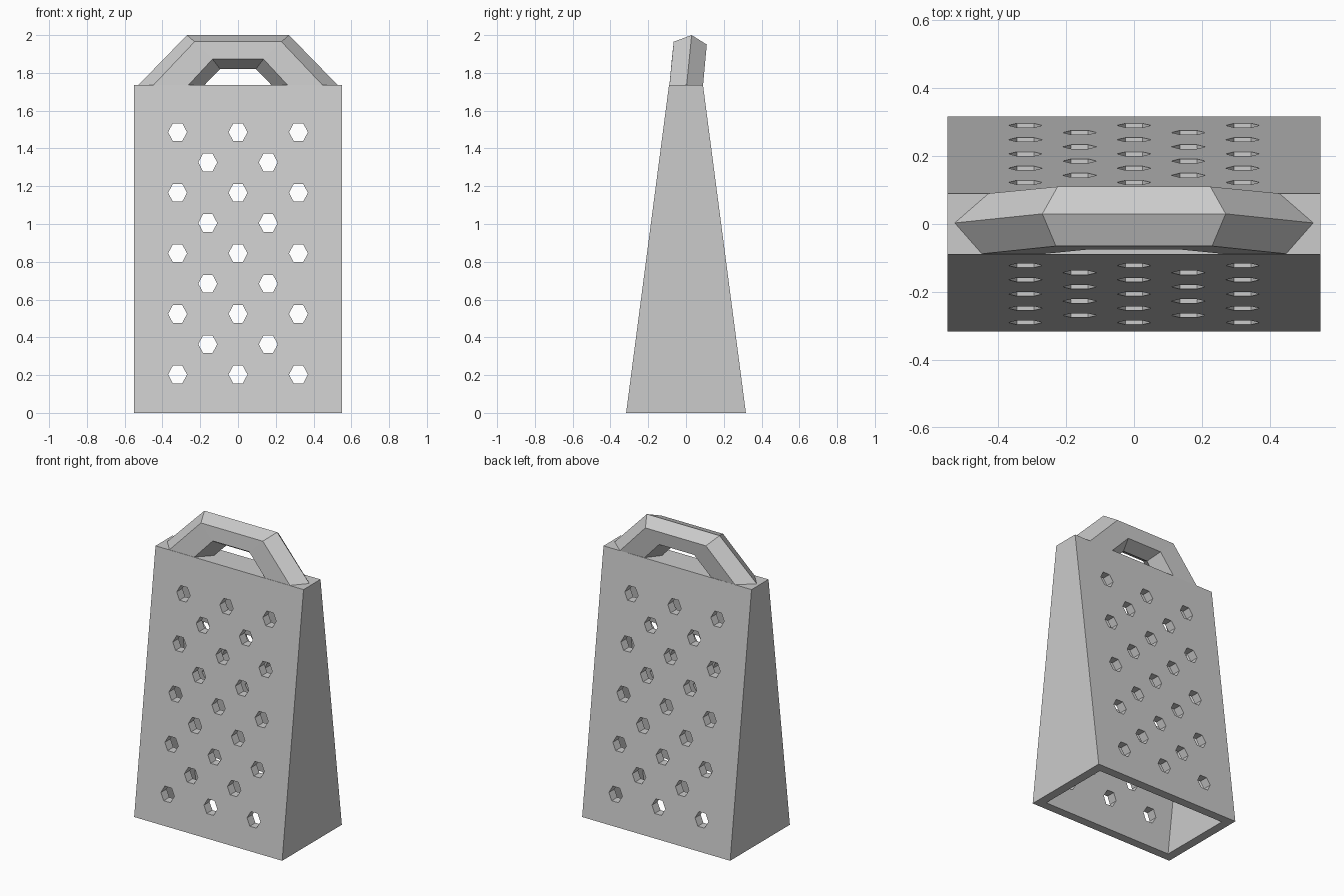
import bpy, bmesh, math

if "Cube" in bpy.data.objects:
    bpy.data.objects.remove(bpy.data.objects["Cube"])


def make_object(name, bm):
    bmesh.ops.recalc_face_normals(bm, faces=bm.faces)
    mesh = bpy.data.meshes.new(name)
    bm.to_mesh(mesh)
    bm.free()
    obj = bpy.data.objects.new(name, mesh)
    bpy.context.collection.objects.link(obj)
    return obj


def bridge(bm, a, b):
    for i in range(len(a)):
        j = (i + 1) % len(a)
        bm.faces.new((a[i], a[j], b[j], b[i]))


def rect(bm, hx, hy, z):
    return [bm.verts.new((sx * hx, sy * hy, z))
            for sx, sy in ((-1, -1), (1, -1), (1, 1), (-1, 1))]


# Tapered hollow body, open at the bottom
H, X, Y0, Y1, T = 1.735, 0.55, 0.317, 0.09, 0.06
zi = H - T
yi = Y0 + (Y1 - Y0) * zi / H
bm = bmesh.new()
rings = [rect(bm, X, Y1, H), rect(bm, X, Y0, 0),
         rect(bm, X - T, Y0 - T, 0), rect(bm, X - T, yi - T, zi)]
for a, b in zip(rings, rings[1:]):
    bridge(bm, a, b)
bm.faces.new(rings[0])
bm.faces.new(rings[-1])
body = make_object("grater_body", bm)

# Staggered six-sided grating holes through front and back
bm = bmesh.new()
for row in range(9):
    z = 0.203 + row * 0.1604
    for x in ((-0.32, 0, 0.32) if row % 2 == 0 else (-0.16, 0.16)):
        ends = [[bm.verts.new((x + 0.05 * math.cos(k * math.pi / 3), y,
                               z + 0.054 * math.sin(k * math.pi / 3)))
                 for k in range(6)] for y in (-0.5, 0.5)]
        bridge(bm, *ends)
        bm.faces.new(ends[0])
        bm.faces.new(ends[1])
cutter = make_object("hole_cutter", bm)
cutter.hide_render = True
mod = body.modifiers.new("holes", 'BOOLEAN')
mod.operation = 'DIFFERENCE'
mod.solver = 'EXACT'
mod.object = cutter
bpy.context.view_layer.objects.active = body
bpy.ops.object.modifier_apply(modifier=mod.name)
bpy.data.objects.remove(cutter)

# Six-sided arched handle: section points (x, y, z) at the top bend and the foot
top = [(0.27, 0.03, 2.0), (0.23, -0.065, 1.965), (0.135, -0.075, 1.873),
       (0.095, 0.012, 1.82), (0.13, 0.10, 1.86), (0.225, 0.11, 1.95)]
foot = [(0.53, 0.003), (0.45, -0.088), (0.265, -0.088),
        (0.18, 0.0), (0.25, 0.086), (0.43, 0.09)]
foot = [(x, y, H - 0.002) for x, y in foot]
bm = bmesh.new()
sections = [[bm.verts.new((s * x, y, z)) for x, y, z in sec]
            for s, sec in ((-1, foot), (-1, top), (1, top), (1, foot))]
for a, b in zip(sections, sections[1:]):
    bridge(bm, a, b)
bm.faces.new(sections[0])
bm.faces.new(sections[-1])
make_object("handle", bm)
